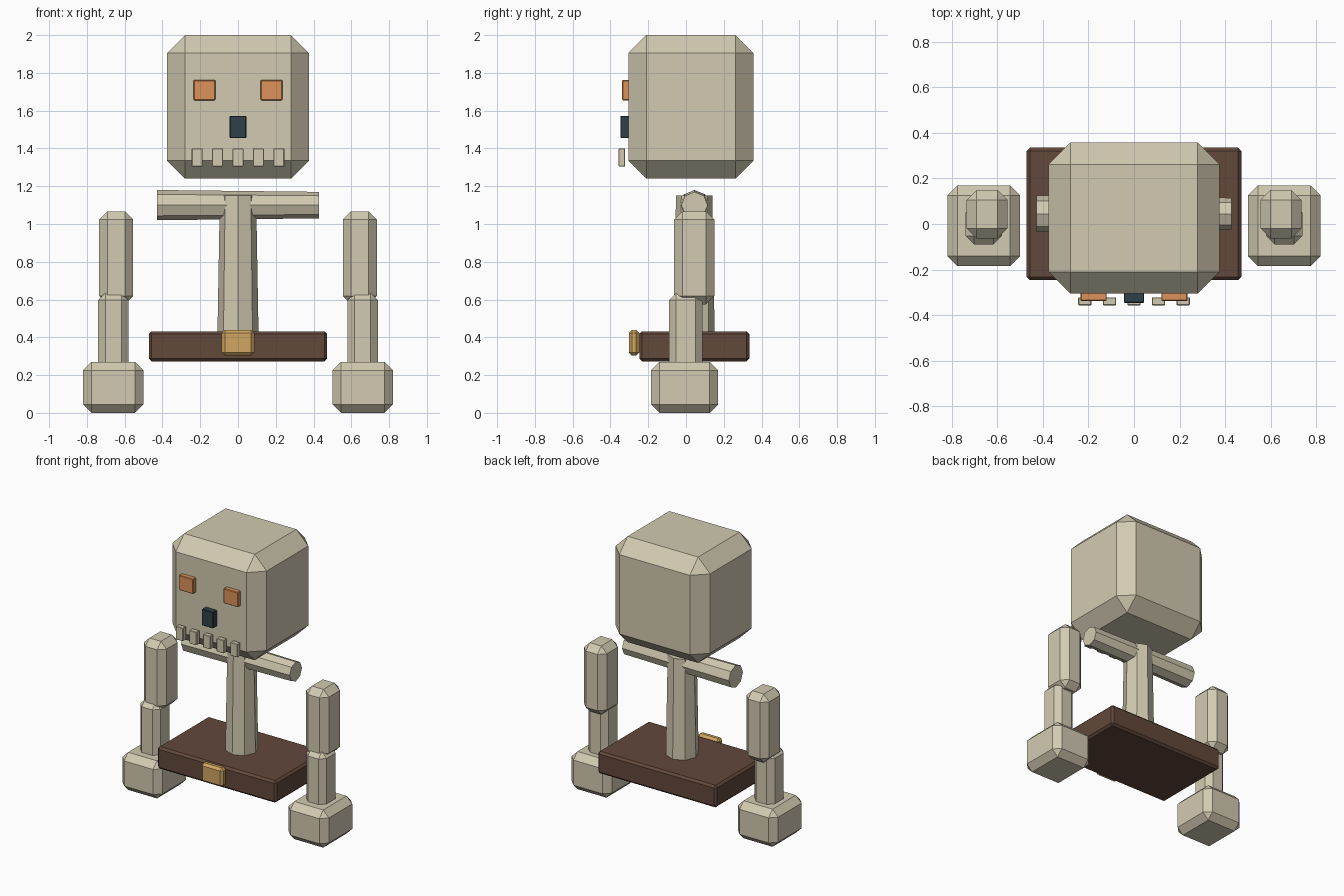
import bpy, bmesh
from mathutils import Matrix
from math import radians

default = bpy.data.objects.get("Cube")
if default:
    bpy.data.objects.remove(default, do_unlink=True)


def material(name, rgb):
    m = bpy.data.materials.new(name)
    m.use_nodes = True
    m.diffuse_color = (*rgb, 1)
    m.node_tree.nodes["Principled BSDF"].inputs["Base Color"].default_value = (*rgb, 1)
    return m


bone = material("bone", (0.64, 0.59, 0.44))
orange = material("eye orange", (0.72, 0.29, 0.10))
dark = material("nose dark", (0.03, 0.051, 0.065))
leather = material("belt leather", (0.122, 0.065, 0.044))
brass = material("buckle brass", (0.63, 0.38, 0.12))


def finish(name, bm, mat):
    bmesh.ops.recalc_face_normals(bm, faces=bm.faces)
    mesh = bpy.data.meshes.new(name)
    bm.to_mesh(mesh)
    bm.free()
    mesh.materials.append(mat)
    obj = bpy.data.objects.new(name, mesh)
    bpy.context.collection.objects.link(obj)
    return obj


def block(name, mat, x, y, z, bevel):
    """Chamfered box spanning the given (min, max) ranges."""
    bm = bmesh.new()
    bmesh.ops.create_cube(bm, size=1)
    for v in bm.verts:
        v.co = [(lo + hi) / 2 + c * (hi - lo) for c, (lo, hi) in zip(v.co, (x, y, z))]
    bmesh.ops.bevel(bm, geom=bm.edges[:], offset=bevel, segments=1,
                    affect='EDGES', clamp_overlap=True)
    return finish(name, bm, mat)


def bar(name, mat, r1, r2, length, centre, axis_turn):
    """Tapered eight-sided bar with a corner on each axis."""
    bm = bmesh.new()
    bmesh.ops.create_cone(bm, cap_ends=True, segments=8, radius1=r1, radius2=r2, depth=length,
                          matrix=Matrix.Translation(centre) @ axis_turn)
    return finish(name, bm, mat)


# Skull with eyes, nose and floating teeth
block("head", bone, (-0.375, 0.375), (-0.305, 0.357), (1.24, 2.0), 0.095)
for side, s in (("left", 1), ("right", -1)):
    xs = sorted((s * 0.12, s * 0.235))
    block(side + "_eye", orange, xs, (-0.338, -0.27), (1.655, 1.762), 0.004)
block("nose", dark, (-0.045, 0.045), (-0.347, -0.27), (1.455, 1.573), 0.004)
for i in range(5):
    cx = (i - 2) * 0.108
    block(f"tooth_{i + 1}", bone, (cx - 0.029, cx + 0.029), (-0.357, -0.322), (1.305, 1.40), 0.003)

# Spine and collarbone
bar("spine", bone, 0.11, 0.096, 0.8, (0, 0.043, 0.75), Matrix.Identity(4))
bar("collarbone", bone, 0.08, 0.07, 0.855, (0, 0.045, 1.10), Matrix.Rotation(radians(90), 4, 'Y'))

# Belt and buckle
block("belt", leather, (-0.472, 0.472), (-0.247, 0.335), (0.273, 0.432), 0.015)
block("buckle", brass, (-0.087, 0.087), (-0.303, -0.247), (0.303, 0.44), 0.017)

# Arms, mirrored on both sides
for side, s in (("left", 1), ("right", -1)):
    def limb(part, x, y, z, bevel):
        block(f"{side}_{part}", bone, sorted(s * v for v in x), y, z, bevel)
    limb("upper_arm", (0.555, 0.735), (-0.063, 0.15), (0.575, 1.067), 0.044)
    limb("forearm", (0.58, 0.74), (-0.09, 0.087), (0.22, 0.635), 0.038)
    limb("hand", (0.50, 0.82), (-0.185, 0.17), (0.0, 0.27), 0.045)
